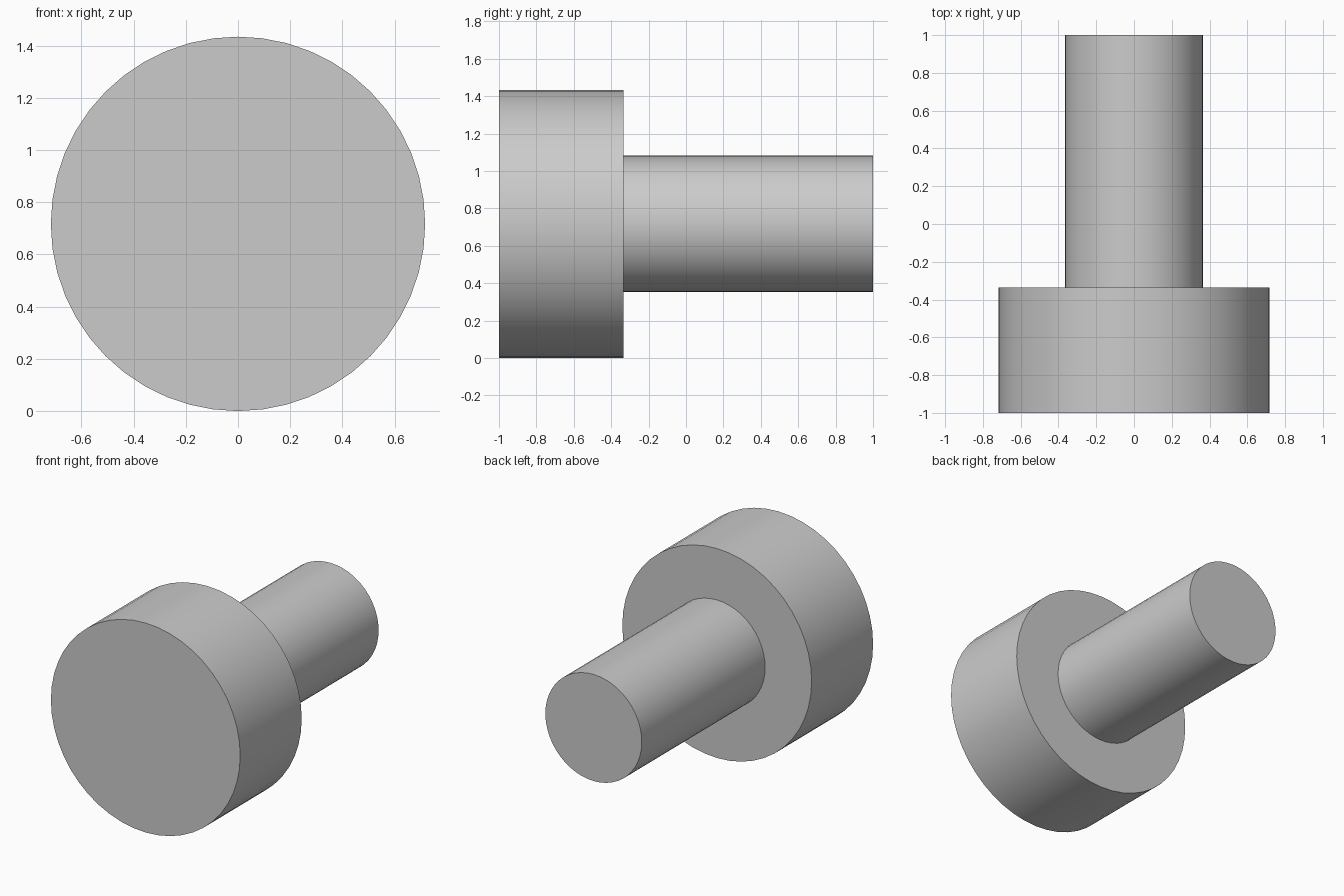
import bpy
import math

cube = bpy.data.objects.get("Cube")
if cube:
    bpy.data.objects.remove(cube, do_unlink=True)

HEAD_RADIUS = 0.717
STEM_RADIUS = 0.365
FRONT, SHOULDER, BACK = -1.0, -0.335, 1.0
SEGMENTS = 48

# Single plain grey
grey = bpy.data.materials.new("plain_grey")
grey.use_nodes = True
colour = (0.6, 0.6, 0.6, 1.0)
grey.diffuse_color = colour
grey.node_tree.nodes["Principled BSDF"].inputs["Base Color"].default_value = colour


def cylinder_along_y(name, radius, y_start, y_end):
    bpy.ops.mesh.primitive_cylinder_add(
        vertices=SEGMENTS, radius=radius, depth=y_end - y_start,
        location=(0, (y_start + y_end) / 2, HEAD_RADIUS),
        rotation=(math.pi / 2, 0, 0))
    part = bpy.context.object
    part.name = name
    part.data.materials.append(grey)
    bpy.ops.object.transform_apply(location=False, rotation=True, scale=True)
    bpy.ops.object.shade_smooth_by_angle(angle=math.radians(30))
    return part


# Wide round head at the front, narrow stem behind it
cylinder_along_y("head", HEAD_RADIUS, FRONT, SHOULDER)
cylinder_along_y("stem", STEM_RADIUS, SHOULDER, BACK)
